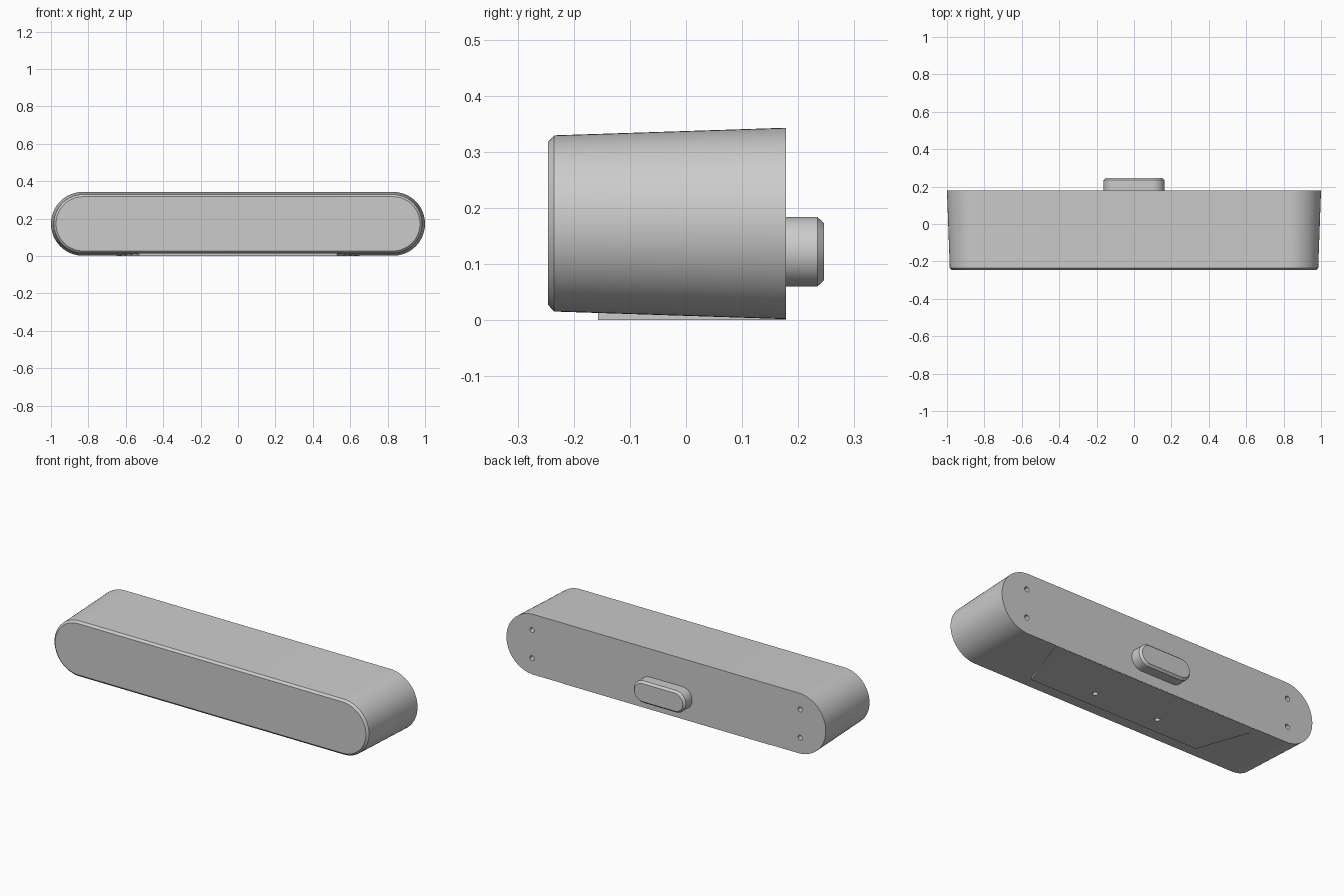
import bpy, bmesh, math

default = bpy.data.objects.get("Cube")
if default:
    bpy.data.objects.remove(default, do_unlink=True)

# One plain grey for the whole model
grey = bpy.data.materials.new("plain grey")
grey.use_nodes = True
colour = (0.6, 0.6, 0.6, 1)
grey.diffuse_color = colour
grey.node_tree.nodes["Principled BSDF"].inputs["Base Color"].default_value = colour


def make_object(name, bm):
    bmesh.ops.recalc_face_normals(bm, faces=bm.faces)
    mesh = bpy.data.meshes.new(name)
    bm.to_mesh(mesh)
    bm.free()
    mesh.materials.append(grey)
    obj = bpy.data.objects.new(name, mesh)
    bpy.context.collection.objects.link(obj)
    return obj


def loft(name, rings):
    """Join matching loops of points and close both ends."""
    bm = bmesh.new()
    loops = [[bm.verts.new(p) for p in ring] for ring in rings]
    n = len(loops[0])
    for a, b in zip(loops, loops[1:]):
        for i in range(n):
            j = (i + 1) % n
            bm.faces.new((a[i], a[j], b[j], b[i]))
    bm.faces.new(loops[0])
    bm.faces.new(loops[-1])
    return make_object(name, bm)


def stadium(y, half_width, radius, z, steps=32):
    """Rounded-end outline facing along y."""
    points = []
    for side in (1, -1):
        for i in range(steps + 1):
            a = -math.pi / 2 + math.pi * i / steps
            points.append((side * (half_width - radius + radius * math.cos(a)),
                           y, z + side * radius * math.sin(a)))
    return points


def circle(centre, radius, axis, depth, steps=20):
    """Two circles, either side of the centre, along y or z."""
    x, y, z = centre
    rings = []
    for d in (-depth, depth):
        ring = []
        for i in range(steps):
            a = 2 * math.pi * i / steps
            c, s = radius * math.cos(a), radius * math.sin(a)
            ring.append((x + c, y + d, z + s) if axis == "y" else (x + c, y + s, z + d))
        rings.append(ring)
    return rings


MID = 0.1725
BACK = 0.178

# Tapered body with a chamfered front
body = loft("body", [stadium(-0.246, 0.973, 0.145, MID),
                     stadium(-0.235, 0.985, 0.157, MID),
                     stadium(BACK, 1.0, 0.1705, MID)])

# Rear button with a chamfered end
button = loft("rear_button", [stadium(BACK - 0.02, 0.163, 0.062, 0.122),
                              stadium(0.234, 0.163, 0.062, 0.122),
                              stadium(0.246, 0.152, 0.051, 0.122)])

# Wedge-like base plate that makes the underside level
outline = [(-0.53, -0.157), (0.53, -0.157), (0.65, BACK - 0.001), (-0.65, BACK - 0.001)]
base = loft("base_plate", [[(x, y, z) for x, y in outline] for z in (0, 0.03)])

# Screw holes in the back and the underside
back_cutters, base_cutters = [], []
for side in (-1, 1):
    for dz in (-0.08, 0.08):
        back_cutters.append(loft("back_hole_cutter",
                                 circle((side * 0.84, BACK, MID + dz), 0.014, "y", 0.03)))
    base_cutters.append(loft("base_hole_cutter",
                             circle((side * 0.2, -0.06, 0), 0.014, "z", 0.045)))


def cut(obj, cutters):
    bpy.context.view_layer.objects.active = obj
    for cutter in cutters:
        mod = obj.modifiers.new("hole", "BOOLEAN")
        mod.operation = "DIFFERENCE"
        mod.solver = "EXACT"
        mod.object = cutter
        bpy.ops.object.modifier_apply(modifier=mod.name)


cut(body, back_cutters + base_cutters)
cut(base, base_cutters)
for cutter in back_cutters + base_cutters:
    bpy.data.objects.remove(cutter, do_unlink=True)

# Smooth the rounded ends and keep the edges crisp
bpy.ops.object.select_all(action="DESELECT")
for obj in (body, button, base):
    obj.select_set(True)
bpy.context.view_layer.objects.active = body
bpy.ops.object.shade_smooth_by_angle(angle=math.radians(25))
